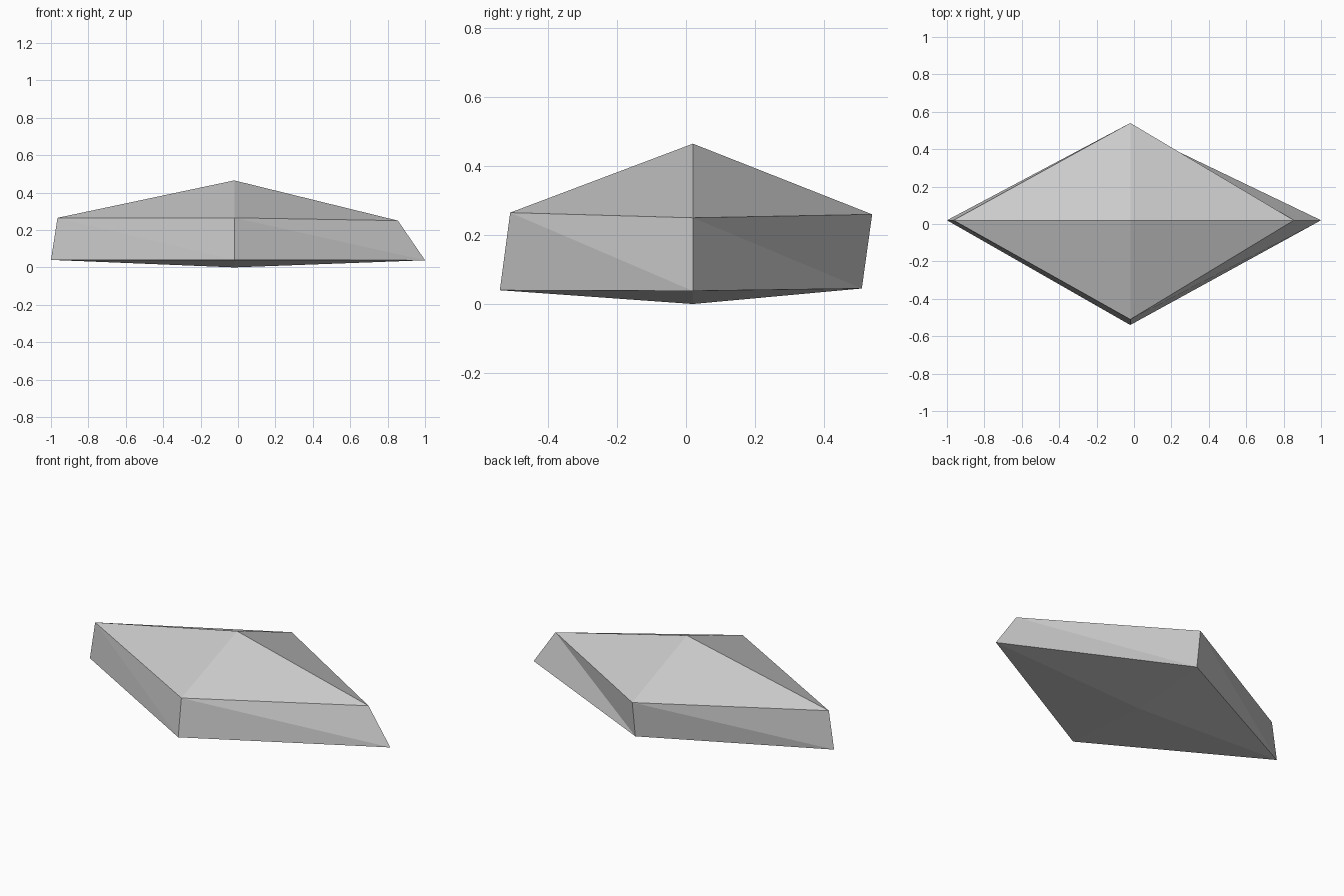
import bpy
import bmesh

if "Cube" in bpy.data.objects:
    bpy.data.objects.remove(bpy.data.objects["Cube"])

# Corner rings of the stone: left, front, right, back
lower_ring = [(-1.0, 0.02, 0.04), (-0.02, -0.54, 0.04), (1.0, 0.02, 0.038), (-0.02, 0.51, 0.045)]
upper_ring = [(-0.965, 0.02, 0.265), (-0.02, -0.51, 0.265), (0.855, 0.02, 0.25), (-0.02, 0.54, 0.26)]

bm = bmesh.new()
lower = [bm.verts.new(p) for p in lower_ring]
upper = [bm.verts.new(p) for p in upper_ring]
base_tip = bm.verts.new((-0.02, 0.02, 0.0))
peak = bm.verts.new((-0.02, 0.02, 0.465))

# Shallow underside, split side walls and pointed top, one sector at a time
for i in range(4):
    j = (i + 1) % 4
    bm.faces.new((base_tip, lower[j], lower[i]))
    bm.faces.new((lower[i], lower[j], upper[i]))
    bm.faces.new((upper[i], lower[j], upper[j]))
    bm.faces.new((upper[i], upper[j], peak))

bmesh.ops.recalc_face_normals(bm, faces=bm.faces)
mesh = bpy.data.meshes.new("faceted_stone")
bm.to_mesh(mesh)
bm.free()
stone = bpy.data.objects.new("faceted_stone", mesh)
bpy.context.collection.objects.link(stone)
